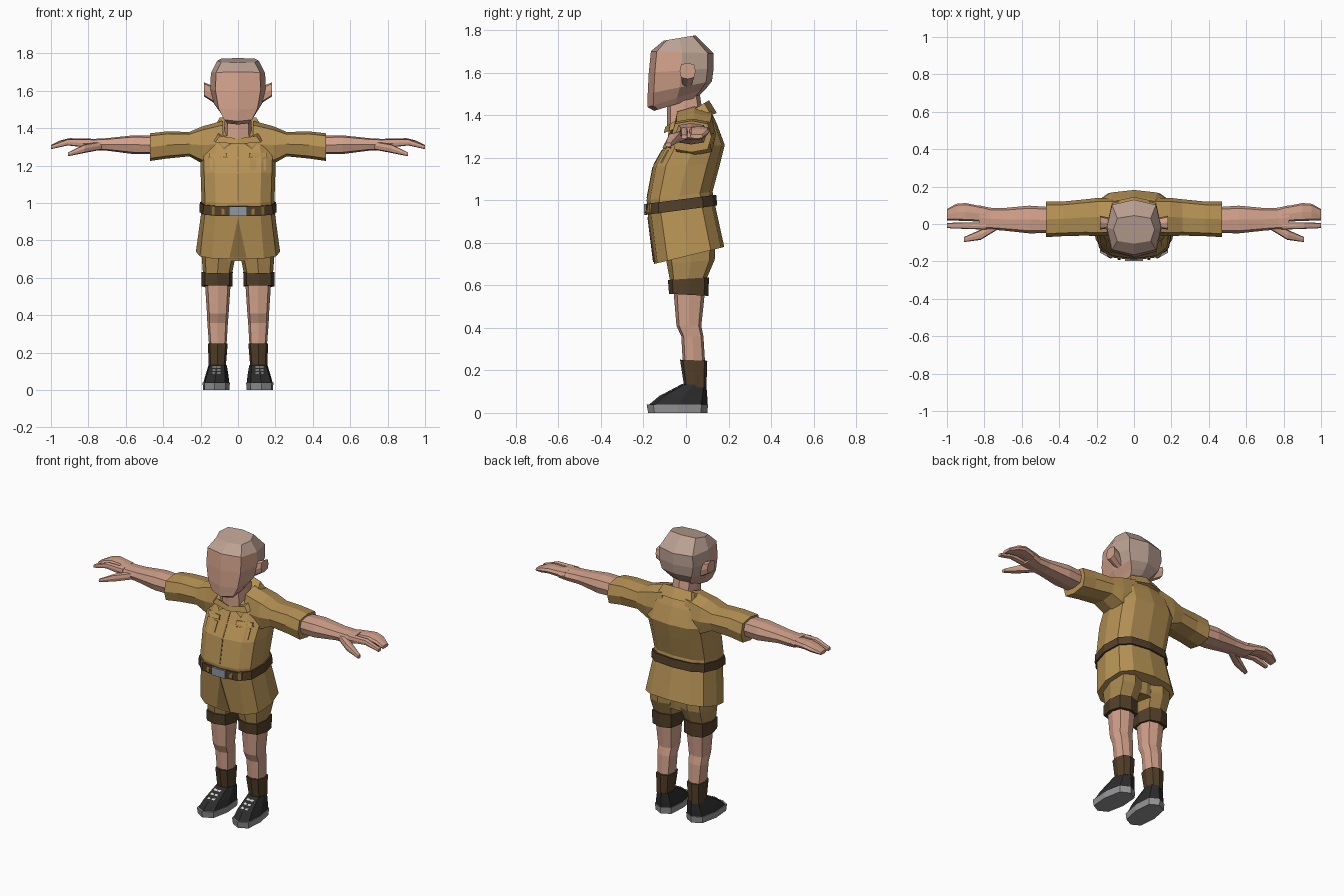
import bpy, bmesh
from math import sin, cos, pi
from mathutils import Vector
from mathutils.bvhtree import BVHTree

cube = bpy.data.objects.get("Cube")
if cube:
    bpy.data.objects.remove(cube)


def material(name, rgb):
    m = bpy.data.materials.new(name)
    m.use_nodes = True
    col = (*rgb, 1)
    m.diffuse_color = col
    m.node_tree.nodes["Principled BSDF"].inputs["Base Color"].default_value = col
    return m


KHAKI = material("khaki", (.47, .29, .09))
SHADE = material("dark khaki", (.27, .16, .05))
SHORTS = material("shorts khaki", (.40, .25, .08))
SKIN = material("skin", (.65, .36, .26))
SCALP = material("scalp", (.50, .36, .29))
BROWN = material("dark brown", (.085, .05, .022))
BLACK = material("shoe black", (.025, .025, .026))
GREY = material("sole grey", (.30, .30, .31))
STEEL = material("buckle steel", (.27, .31, .37))
LACE = material("lace white", (.65, .65, .65))


def power(v, p):
    return (1 if v >= 0 else -1) * abs(v) ** p if abs(v) > 1e-6 else 0


def ring(front, back, rx, cx=0, n=8, p=.7, skew=0, s=1):
    """Level loop spanning a front (y, z) and a back (y, z) point."""
    pts = []
    for k in range(n):
        a = 2 * pi * k / n
        t = (1 - power(cos(a), p)) / 2
        y = front[0] + (back[0] - front[0]) * t
        z = front[1] + (back[1] - front[1]) * t
        pts.append(Vector((s * (cx + rx * power(sin(a), p) - skew * y), y, z)))
    return pts


def ring_x(x, ys, zs, s=1, n=8, p=.6):
    """Upright loop across an arm at x."""
    cy, cz = sum(ys) / 2, sum(zs) / 2
    ry, rz = (ys[1] - ys[0]) / 2, (zs[1] - zs[0]) / 2
    return [Vector((s * x, cy + ry * power(cos(2 * pi * k / n), p),
                    cz + rz * power(sin(2 * pi * k / n), p))) for k in range(n)]


def loft(name, rings, mat, second=None, rule=None):
    """Skin a row of loops and cap the ends; returns a tree for plates."""
    bm = bmesh.new()
    loops = [[bm.verts.new(v) for v in r] for r in rings]
    n = len(loops[0])
    for a, b in zip(loops, loops[1:]):
        for i in range(n):
            j = (i + 1) % n
            bm.faces.new((a[i], a[j], b[j], b[i]))
    bm.faces.new(loops[0])
    bm.faces.new(loops[-1])
    bmesh.ops.recalc_face_normals(bm, faces=bm.faces)
    if rule:
        for f in bm.faces:
            f.material_index = int(rule(f.calc_center_median()))
    tree = BVHTree.FromBMesh(bm)
    me = bpy.data.meshes.new(name)
    bm.to_mesh(me)
    bm.free()
    me.materials.append(mat)
    if second:
        me.materials.append(second)
    bpy.context.collection.objects.link(bpy.data.objects.new(name, me))
    return tree


def plate(name, tree, outline, mat, thick=.008, s=1):
    """Thin plate laid on a surface, seen from the front."""
    base = []
    for x, z in outline:
        hit = tree.ray_cast(Vector((s * x, -2, z)), Vector((0, 1, 0)))[0]
        if hit:
            base.append(hit)
    if len(base) > 2:
        loft(name, [base, [v + Vector((0, -thick, 0)) for v in base]], mat)


def rect(x0, x1, z0, z1):
    return [(x0, z0), (x1, z0), (x1, z1), (x0, z1)]


# Shirt body with flared hem
shirt = loft("shirt", [ring(f, b, r, n=12) for f, b, r in (
    ((-.15, .70), (.18, .78), .225),
    ((-.18, .94), (.135, .985), .195),
    ((-.185, 1.0), (.125, 1.04), .195),
    ((-.155, 1.16), (.16, 1.17), .20),
    ((-.11, 1.24), (.182, 1.26), .203),
    ((-.075, 1.31), (.145, 1.36), .19),
    ((-.07, 1.355), (.10, 1.455), .12))], KHAKI)
plate("hem_opening", shirt, [(0, .92), (.045, .71), (0, .71), (-.045, .71)], SHADE, .004)
for z0, z1 in ((1.01, 1.155), (1.165, 1.235), (1.245, 1.305)):
    plate("shirt_placket", shirt, rect(-.004, .004, z0, z1), SHADE, .003)

# Belt and buckle
belt = loft("belt", [ring((-.194, .93), (.147, .975), .207, n=12),
                     ring((-.194, .982), (.142, 1.025), .204, n=12)], BROWN)
plate("belt_buckle", belt, rect(-.048, .048, .932, .982), STEEL, .0095)

# Collar and neck
loft("collar", [ring((-.105, 1.315), (.145, 1.41), .155),
                ring((-.097, 1.345), (.108, 1.47), .125),
                ring((-.08, 1.335), (.075, 1.44), .09)], KHAKI)
loft("neck", [ring((-.09, 1.33), (.08, 1.40), .075),
              ring((-.09, 1.45), (.06, 1.53), .068)], SKIN)

# Head: face in skin, crown and back in scalp colour
loft("head", [ring(f, b, r, p=.6) for f, b, r in (
    ((-.15, 1.42), (.05, 1.48), .07),
    ((-.18, 1.437), (.095, 1.525), .092),
    ((-.18, 1.50), (.122, 1.56), .128),
    ((-.175, 1.60), (.13, 1.62), .148),
    ((-.165, 1.70), (.13, 1.69), .145),
    ((-.105, 1.75), (.045, 1.775), .11))],
    SKIN, SCALP, lambda c: c.z > 1.705 or c.y > .03)

# Shorts seat
loft("shorts_seat", [ring((-.08, .69), (.11, .69), .15),
                     ring((-.12, .85), (.13, .85), .18)], SHORTS)

for s, side in ((1, "left_"), (-1, "right_")):
    # Chest details
    plate(side + "pocket_shadow", shirt, rect(.055, .16, 1.242, 1.25), SHADE, .005, s)
    plate(side + "pocket_flap", shirt, [(.06, 1.268), (.155, 1.268), (.155, 1.25),
                                        (.107, 1.243), (.06, 1.25)], KHAKI, .0095, s)
    plate(side + "pocket", shirt, rect(.065, .15, 1.175, 1.235), KHAKI, .006, s)
    plate(side + "collar_shadow", shirt, [(.012, 1.338), (.075, 1.285), (.11, 1.335),
                                          (.06, 1.345)], SHADE, .005, s)
    plate(side + "collar_flap", shirt, [(.012, 1.342), (.078, 1.295), (.11, 1.34),
                                        (.06, 1.35)], KHAKI, .0095, s)
    for x in (.08, .135):
        plate(side + "belt_loop", belt, rect(x - .009, x + .009, .94, .985), SHADE, .008, s)

    # Sleeve, forearm and hand
    loft(side + "sleeve", [ring_x(x, y, z, s) for x, y, z in (
        (.08, (-.06, .14), (1.19, 1.44)), (.19, (-.065, .14), (1.21, 1.41)),
        (.26, (-.062, .132), (1.25, 1.38)), (.38, (-.065, .12), (1.238, 1.383)),
        (.47, (-.07, .12), (1.225, 1.373)))], KHAKI)
    loft(side + "forearm", [ring_x(x, y, z, s) for x, y, z in (
        (.44, (-.048, .09), (1.262, 1.36)), (.56, (-.05, .098), (1.262, 1.362)),
        (.70, (-.035, .085), (1.28, 1.347)), (.77, (-.03, .087), (1.282, 1.343)),
        (.83, (-.03, .10), (1.292, 1.346)))], SKIN)
    loft(side + "fingers", [ring_x(x, y, z, s) for x, y, z in (
        (.79, (.012, .09), (1.295, 1.343)), (.90, (.016, .112), (1.31, 1.347)),
        (.95, (.018, .108), (1.302, 1.335)), (1.0, (.02, .08), (1.29, 1.31)))], SKIN)
    loft(side + "index_finger", [ring_x(x, y, z, s) for x, y, z in (
        (.79, (-.03, .01), (1.295, 1.343)), (.91, (-.026, .008), (1.308, 1.342)),
        (1.0, (-.022, .006), (1.288, 1.308)))], SKIN)
    loft(side + "thumb", [ring_x(x, y, z, s) for x, y, z in (
        (.73, (-.03, .02), (1.285, 1.33)), (.82, (-.085, -.03), (1.268, 1.315)),
        (.91, (-.097, -.07), (1.25, 1.27)))], SKIN)

    # Ear
    loft(side + "ear", [ring_x(.12, (-.02, .03), (1.53, 1.62), s),
                        ring_x(.182, (-.03, .045), (1.57, 1.645), s)], SKIN)

    def limb(name, specs, mat, **kw):
        return loft(side + name, [ring(f, b, r, cx, s=s, **kw) for f, b, r, cx in specs], mat)

    # Shorts leg, cuff, leg and sock
    limb("shorts_leg", (((-.11, .82), (.14, .82), .092, .10), ((-.09, .70), (.135, .72), .09, .104),
                        ((-.075, .62), (.092, .62), .077, .11)), SHORTS)
    limb("shorts_cuff", (((-.085, .625), (.108, .637), .083, .111),
                         ((-.08, .56), (.105, .55), .083, .112)), BROWN)
    limb("leg", (((-.06, .60), (.09, .60), .07, .108), ((-.055, .53), (.085, .53), .066, .108),
                 ((-.045, .41), (.072, .41), .058, .108), ((-.022, .36), (.082, .36), .055, .109),
                 ((-.015, .23), (.09, .23), .046, .108)), SKIN)
    limb("sock", (((-.028, .25), (.10, .245), .053, .108),
                  ((-.008, .12), (.096, .12), .045, .111)), BROWN)

    # Shoe, sole and laces
    shoe = limb("shoe", (((-.178, .035), (.10, .035), .07, .114), ((-.125, .08), (.10, .075), .062, .112),
                         ((-.02, .135), (.096, .13), .049, .111)), BLACK, skew=.06)
    limb("sole", (((-.178, 0), (.10, 0), .070, .114), ((-.185, .04), (.104, .04), .073, .114)),
         GREY, skew=.06)
    for i in range(3):
        z = .088 + .016 * i
        plate(side + "lace", shoe, rect(.092, .14, z, z + .005), LACE, .009, s)
